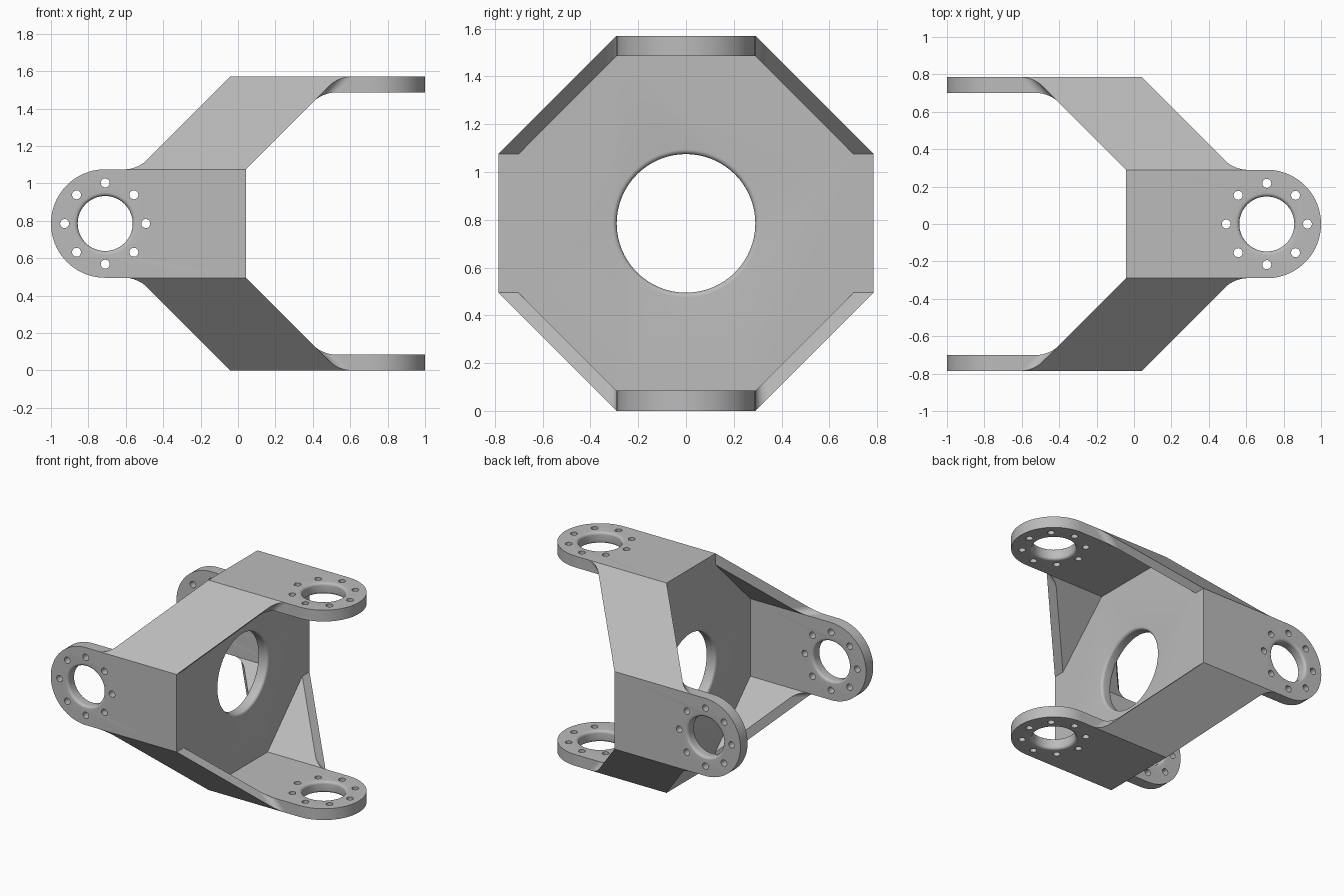
import bpy, bmesh
from math import pi, sin, cos, sqrt
from mathutils import Matrix, Vector

if "Cube" in bpy.data.objects:
    bpy.data.objects.remove(bpy.data.objects["Cube"], do_unlink=True)

C = 0.785      # half height of the frame, and its centre height
W = 0.29       # half width of an arm
T = 0.085      # wall thickness
H = 0.042      # half thickness of the centre plate
EYE = 1 - W    # centre of the arm's rounded end
IN = C - T     # inner face of the walls
LIFT = Matrix.Translation((0, 0, C))

grey = bpy.data.materials.new("light_grey")
grey.use_nodes = True
grey.diffuse_color = (0.5, 0.5, 0.5, 1)
grey.node_tree.nodes["Principled BSDF"].inputs["Base Color"].default_value = (0.5, 0.5, 0.5, 1)


def finish(bm, name, matrix=Matrix()):
    bmesh.ops.recalc_face_normals(bm, faces=bm.faces)
    mesh = bpy.data.meshes.new(name)
    bm.to_mesh(mesh)
    bm.free()
    mesh.transform(matrix)
    mesh.materials.append(grey)
    obj = bpy.data.objects.new(name, mesh)
    bpy.context.collection.objects.link(obj)
    return obj


def activate(obj):
    bpy.ops.object.select_all(action='DESELECT')
    obj.select_set(True)
    bpy.context.view_layer.objects.active = obj


def loft(bm, rings):
    """Closed solid through rings with equal point counts."""
    loops = [[bm.verts.new(p) for p in ring] for ring in rings]
    for a, b in zip(loops, loops[1:]):
        for i in range(len(a)):
            j = (i + 1) % len(a)
            bm.faces.new((a[i], a[j], b[j], b[i]))
    bm.faces.new(loops[0][::-1])
    bm.faces.new(loops[-1])


def circle(x, r, z, n):
    return [(x + r * cos(2 * pi * i / n), r * sin(2 * pi * i / n), z) for i in range(n)]


def rounded_hole(bm, x, r, z0, z1, f=0.02, steps=6):
    """Bore with rounded rims at both faces."""
    arc = [(r + f - f * cos(k * pi / 2 / steps), f - f * sin(k * pi / 2 / steps))
           for k in range(steps + 1)]
    profile = [(r + f, z0 - 0.03)] + [(q, z0 + d) for q, d in reversed(arc)]
    profile += [(q, z1 - d) for q, d in arc] + [(r + f, z1 + 0.03)]
    loft(bm, [circle(x, q, z, 64) for q, z in profile])


def cut(obj, cutter):
    mod = obj.modifiers.new("holes", 'BOOLEAN')
    mod.operation = 'DIFFERENCE'
    mod.solver = 'EXACT'
    mod.object = cutter
    activate(obj)
    bpy.ops.object.modifier_apply(modifier=mod.name)
    bpy.data.objects.remove(cutter, do_unlink=True)


def smooth(obj):
    activate(obj)
    bpy.ops.object.shade_smooth_by_angle(angle=pi / 6)


# Centre plate with its large bore
bm = bmesh.new()
octagon = [(W, IN), (-W, IN), (-IN, W), (-IN, -W), (-W, -IN), (W, -IN), (IN, -W), (IN, W)]
loft(bm, [[(x, y, z) for x, y in octagon] for z in (-H, H)])
plate = finish(bm, "centre_plate")
bm = bmesh.new()
rounded_hole(bm, 0, W, -H, H)
cut(plate, finish(bm, "plate_cutter"))
plate.data.transform(LIFT @ Matrix.Rotation(pi / 2, 4, 'Y'))
smooth(plate)


# Arms: rounded slabs with a bearing eye and a ring of bolt holes
def make_arm(name, matrix):
    end = [(EYE + W * sin(a), -W * cos(a)) for a in (i * pi / 40 for i in range(41))]
    outline = [(-H, -W)] + end + [(-H, W)]
    bm = bmesh.new()
    loft(bm, [[(x, y, z) for x, y in outline] for z in (IN, C)])
    arm = finish(bm, name)
    bm = bmesh.new()
    rounded_hole(bm, EYE, 0.147, IN, C)
    for k in range(8):
        shift = Vector((EYE + 0.217 * cos(k * pi / 4), 0.217 * sin(k * pi / 4), 0))
        loft(bm, [[Vector(p) + shift for p in circle(0, 0.024, z, 20)]
                  for z in (IN - 0.03, C + 0.03)])
    cut(arm, finish(bm, name + "_cutter"))
    arm.data.transform(matrix)
    smooth(arm)


# Fillets blending an arm's side into the slanted edge of the corner wall
def make_fillet(name, side, matrix, r=0.045, steps=8):
    section = [(0, 0)]
    for k in range(steps + 1):
        a = k * pi / 2 / steps
        section.append((r - r * cos(a), r - r * sin(a)))
    bm = bmesh.new()
    loft(bm, [[(H + top - b - W + sqrt(2) * a, side * (W + b), top - b) for a, b in section]
              for top in (IN, C)])
    smooth(finish(bm, name, matrix))


for k, place in enumerate(("top", "front", "bottom", "back")):
    turn = LIFT @ Matrix.Rotation(k * pi / 2, 4, 'X')
    if k % 2:
        turn = turn @ Matrix.Rotation(pi, 4, 'Z')
    make_arm(place + "_arm", turn)
    for side in (-1, 1):
        make_fillet(f"{place}_arm_fillet_{'a' if side < 0 else 'b'}", side, turn)

# Slanted corner walls joining neighbouring arms
D = C - W
for sy, yname in ((-1, "front"), (1, "back")):
    for sz, zname in ((-1, "lower"), (1, "upper")):
        corners = [(-H, W, C), (H + D, W, C), (H, C, W), (-H - D, C, W),
                   (-H, W, IN), (H + D - T, W, IN), (H, IN, W), (-H - D + T, IN, W)]
        bm = bmesh.new()
        loft(bm, [[(x, sy * y, sz * z) for x, y, z in ring]
                  for ring in (corners[:4], corners[4:])])
        finish(bm, f"{zname}_{yname}_corner_wall", LIFT)
